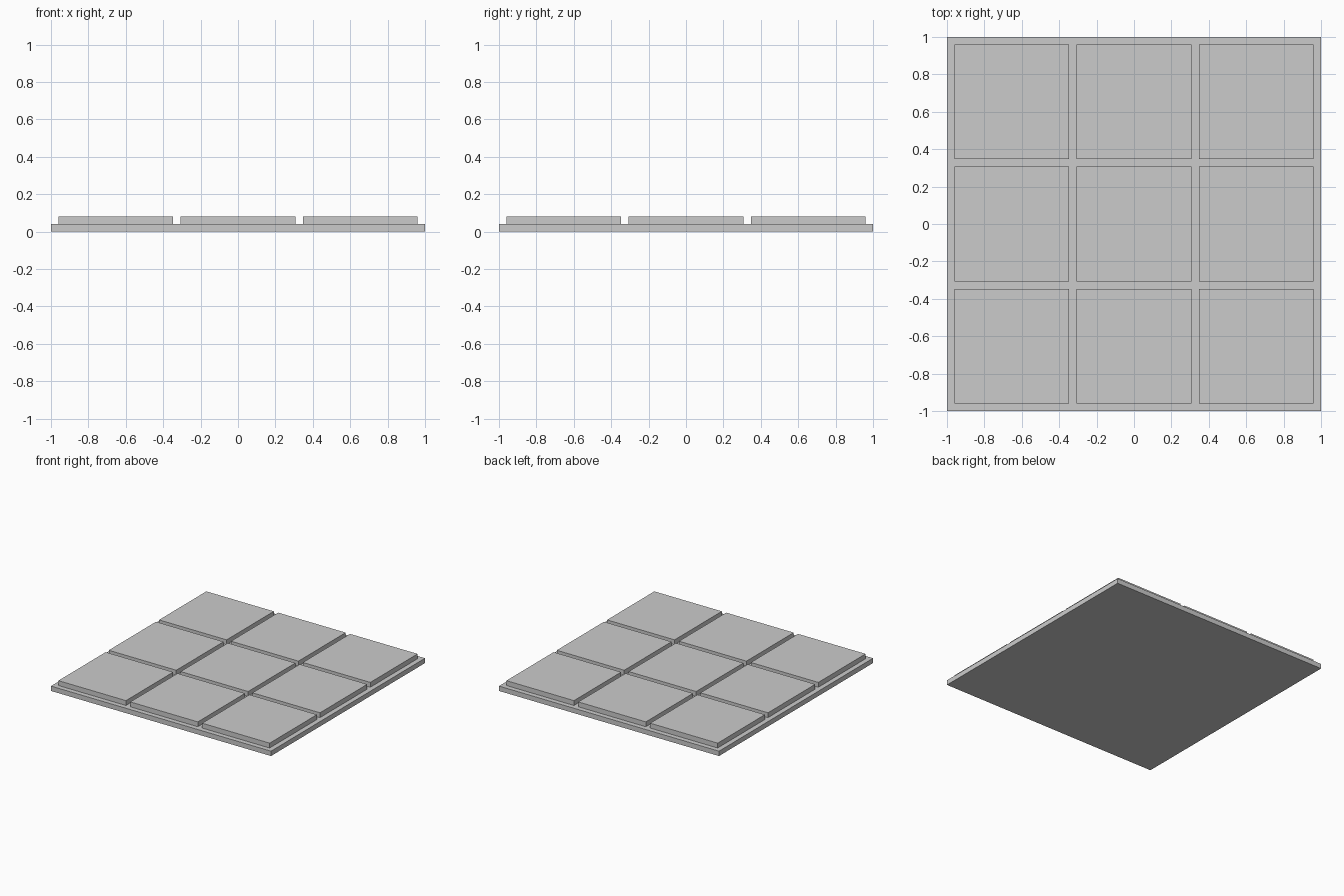
import bpy

if "Cube" in bpy.data.objects:
    bpy.data.objects.remove(bpy.data.objects["Cube"])

GAP = 0.04      # margin and groove width
THICK = 0.04    # thickness of base and tiles
COUNT = 3
TILE = (2 - GAP * (COUNT + 1)) / COUNT
PITCH = TILE + GAP


def box(name, size, location):
    bpy.ops.mesh.primitive_cube_add(size=1, location=location)
    obj = bpy.context.object
    obj.name = name
    obj.scale = size
    bpy.ops.object.transform_apply(location=False, rotation=False, scale=True)
    return obj


# Square backing slab
box("base_slab", (2, 2, THICK), (0, 0, THICK / 2))

# Grid of raised tiles
for row in range(COUNT):
    for col in range(COUNT):
        box(f"tile_{row + 1}_{col + 1}", (TILE, TILE, THICK),
            ((col - 1) * PITCH, (row - 1) * PITCH, THICK * 1.5))
